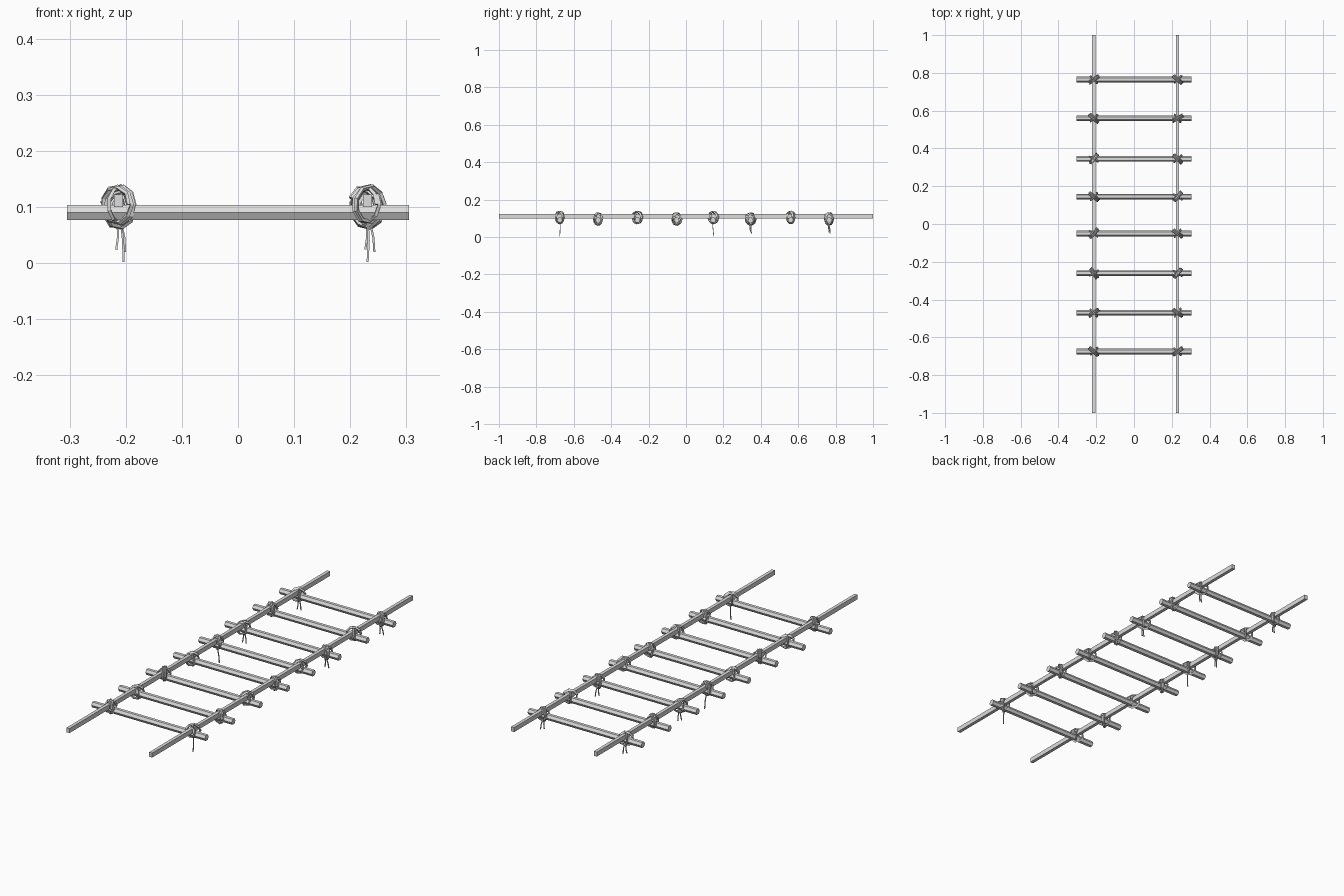
import bpy, bmesh, math, random
from mathutils import Vector, Matrix

random.seed(4)
if "Cube" in bpy.data.objects:
    bpy.data.objects.remove(bpy.data.objects["Cube"])

# One pale grey for wood and rope
grey = bpy.data.materials.new("pale_grey")
grey.use_nodes = True
colour = (0.72, 0.72, 0.72, 1)
grey.diffuse_color = colour
grey.node_tree.nodes["Principled BSDF"].inputs["Base Color"].default_value = colour


def finish(name, bm):
    bmesh.ops.recalc_face_normals(bm, faces=bm.faces)
    mesh = bpy.data.meshes.new(name)
    bm.to_mesh(mesh)
    bm.free()
    mesh.materials.append(grey)
    obj = bpy.data.objects.new(name, mesh)
    bpy.context.collection.objects.link(obj)


def pole(name, centre, axis, length, sides, width, height, turn):
    """Straight flat-sided pole; the width and height are radii."""
    bm = bmesh.new()
    ends = []
    for end in (-0.5, 0.5):
        ring = []
        for i in range(sides):
            a = turn + math.tau * i / sides
            side, up = width * math.cos(a), height * math.sin(a)
            along = end * length
            p = (along, side, up) if axis == "x" else (side, along, up)
            ring.append(bm.verts.new(Vector(centre) + Vector(p)))
        bm.faces.new(ring)
        ends.append(ring)
    for i in range(sides):
        j = (i + 1) % sides
        bm.faces.new((ends[0][i], ends[0][j], ends[1][j], ends[1][i]))
    finish(name, bm)


def rope(bm, points, radius, sides=4):
    """Sweep a faceted rope along the points and cap it."""
    rings = []
    for k, p in enumerate(points):
        tangent = (points[min(k + 1, len(points) - 1)] - points[max(k - 1, 0)]).normalized()
        u = tangent.orthogonal().normalized()
        if rings:
            u = (last_u - tangent * last_u.dot(tangent)).normalized()
        last_u = u
        v = tangent.cross(u)
        rings.append([bm.verts.new(p + radius * (u * math.cos(math.tau * i / sides)
                      + v * math.sin(math.tau * i / sides))) for i in range(sides)])
    for a, b in zip(rings, rings[1:]):
        for i in range(sides):
            j = (i + 1) % sides
            bm.faces.new((a[i], a[j], b[j], b[i]))
    bm.faces.new(rings[0])
    bm.faces.new(rings[-1])


def coil(bm, centre, heading, turns, reach, height, spread):
    """Rope wound diagonally round a crossing of rail and rung."""
    steps = 9
    points = []
    for k in range(int(turns * steps) + 1):
        a = math.tau * k / steps
        side = spread * (k / (turns * steps) - 0.5)
        wobble = random.uniform(0.95, 1.07)
        p = Vector((reach * wobble * math.cos(a), side, height * wobble * math.sin(a)))
        points.append(centre + Matrix.Rotation(heading, 3, "Z") @ p)
    rope(bm, points, 0.0042)


# Two long square rails
rails = {"right": -0.213, "left": 0.231}
for side, x in rails.items():
    pole(side + "_rail", (x, 0, 0.111), "y", 2.0, 4, 0.0115, 0.0155, math.radians(45))

# Evenly spaced rungs, lashed below the rails
rung_y = [-0.675, -0.47, -0.26, -0.05, 0.145, 0.345, 0.56, 0.765]
long_tails = {("left", 0): 0.0, ("right", 4): 0.009}
short_tails = [("left", 5), ("right", 5), ("left", 7), ("right", 7)]
for n, y in enumerate(rung_y):
    pole(f"rung_{n + 1}", (0, y, 0.09), "x", 0.61, 6, 0.015, 0.015, 0)
    for side, x in rails.items():
        bm = bmesh.new()
        lift = 0.004 if n % 2 == 0 else -0.004
        centre = Vector((x, y, 0.1 + lift))
        flip = 1 if (n % 2 == 0) == (side == "left") else -1
        # Main wraps and one crossing wrap
        heading = flip * math.radians(random.uniform(32, 55))
        coil(bm, centre, heading, 2.5, 0.031, 0.031, 0.017)
        coil(bm, centre, heading - flip * math.radians(85), 1.2, 0.027, 0.029, 0.006)
        # Loose rope ends hanging under some lashings
        tails = []
        if (side, n) in long_tails:
            tails = [(long_tails[side, n], 0.002)]
        elif (side, n) in short_tails:
            tails = [(0.012, 0.02), (-0.004, 0.024)]
        for drift, floor in tails:
            start = centre + Vector((drift * 0.4, 0.004 * flip, -0.026))
            end = Vector((x + drift, y + drift * 0.4, floor))
            rope(bm, [start, start.lerp(end, 0.5) + Vector((0.002, 0, 0)), end], 0.0026)
        finish(f"{side}_lashing_{n + 1}", bm)
